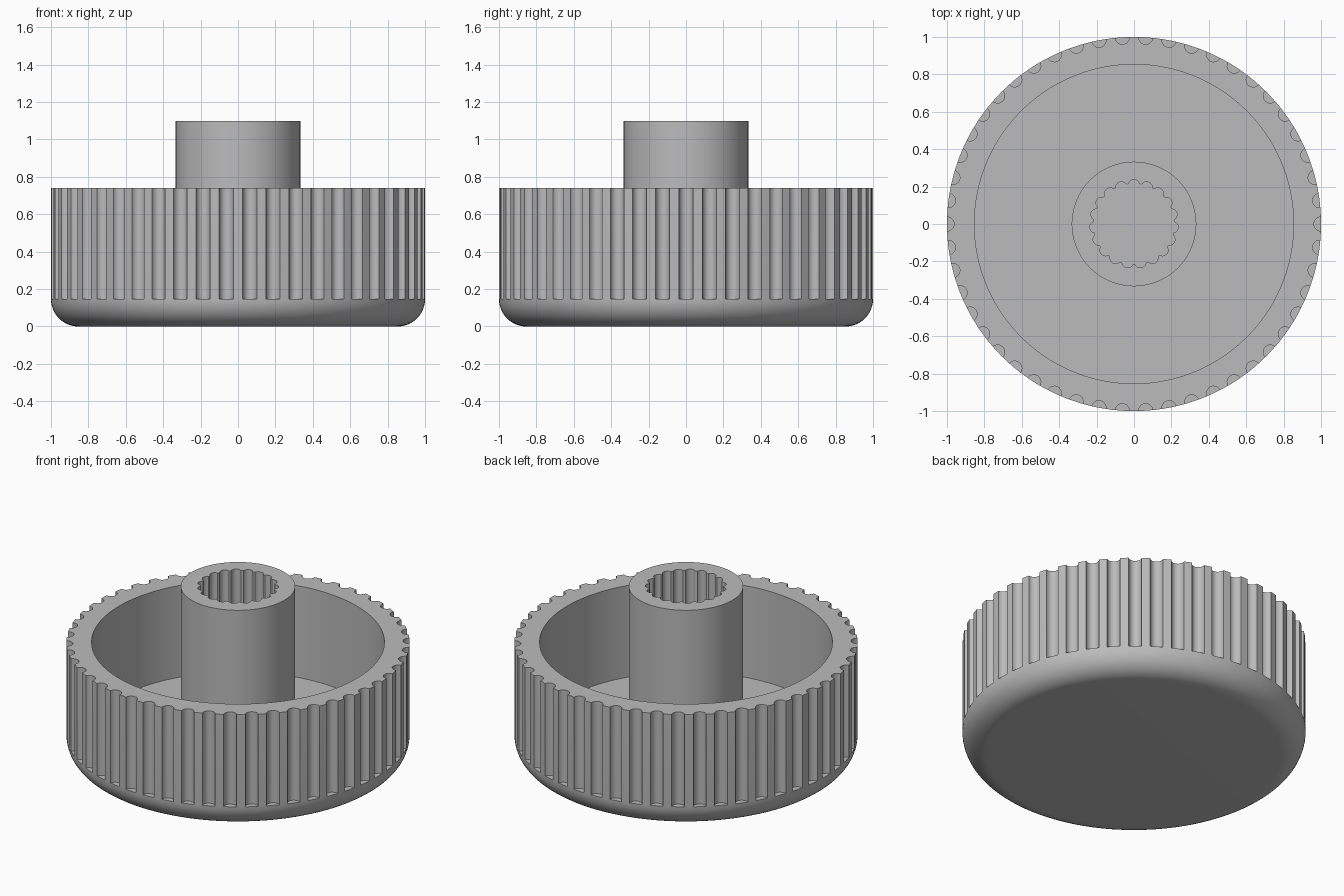
import bpy, bmesh
from math import sin, cos, pi, sqrt, radians

cube = bpy.data.objects.get("Cube")
if cube:
    bpy.data.objects.remove(cube, do_unlink=True)

grey = bpy.data.materials.new("plain grey")
grey.use_nodes = True
colour = (0.5, 0.5, 0.5, 1)
grey.diffuse_color = colour
grey.node_tree.nodes["Principled BSDF"].inputs["Base Color"].default_value = colour

FLUTES, FLUTE_R = 50, 0.038
TEETH = 19
RIM_Z, LEDGE_Z, FLOOR_Z, HUB_Z = 0.74, 0.147, 0.15, 1.1
INNER_R, HUB_R, ROUND_R = 0.853, 0.333, 0.147


def loft(name, angles, rings, cap_start=False, cap_end=False):
    """Skin a stack of rings, each a (radius or list of radii, height) pair."""
    bm = bmesh.new()
    n = len(angles)
    loops = []
    for radius, z in rings:
        radii = radius if isinstance(radius, list) else [radius] * n
        loops.append([bm.verts.new((r * cos(a), r * sin(a), z))
                      for a, r in zip(angles, radii)])
    for low, high in zip(loops, loops[1:]):
        for i in range(n):
            j = (i + 1) % n
            bm.faces.new((low[i], low[j], high[j], high[i]))
    if cap_start:
        bm.faces.new(loops[0][::-1])
    if cap_end:
        bm.faces.new(loops[-1])
    bmesh.ops.remove_doubles(bm, verts=bm.verts, dist=0.00002)
    mesh = bpy.data.meshes.new(name)
    bm.to_mesh(mesh)
    bm.free()
    mesh.materials.append(grey)
    obj = bpy.data.objects.new(name, mesh)
    bpy.context.collection.objects.link(obj)
    bpy.ops.object.select_all(action="DESELECT")
    obj.select_set(True)
    bpy.context.view_layer.objects.active = obj
    bpy.ops.object.shade_smooth_by_angle(angle=radians(30))
    return obj


# Fluted outline: half-round grooves with short plain lands between them
angles, fluted = [], []
STEPS = 10
for k in range(FLUTES):
    centre = 2 * pi * k / FLUTES
    for s in range(STEPS + 1):
        t = sin(pi * (s / STEPS - 0.5))
        angles.append(centre + FLUTE_R * t)
        fluted.append(1 - FLUTE_R * sqrt(max(0, 1 - t * t)))
    angles.append(centre + pi / FLUTES)
    fluted.append(1)

# Cup: rounded base, grooved wall, flat rim, hollow inside with a floor
rounding = [(1 - ROUND_R + ROUND_R * sin(a), ROUND_R * (1 - cos(a)))
            for a in (pi / 2 * i / 12 for i in range(13))]
loft("knob_cup", angles,
     rounding + [(fluted, LEDGE_Z), (fluted, RIM_Z),
                 (INNER_R, RIM_Z), (INNER_R, FLOOR_Z)],
     cap_start=True, cap_end=True)

# Hub: round post with a splined socket
tooth_shape = [(-0.3, 0.228), (-0.15, 0.235), (0, 0.237), (0.15, 0.235),
               (0.3, 0.228), (0.4, 0.217), (0.5, 0.215), (0.6, 0.217)]
hub_angles, spline = [], []
for k in range(TEETH):
    for offset, r in tooth_shape:
        hub_angles.append(pi / 2 + 2 * pi * (k + offset) / TEETH)
        spline.append(r)
loft("hub_post", hub_angles,
     [(HUB_R, FLOOR_Z), (HUB_R, HUB_Z), (spline, HUB_Z), (spline, FLOOR_Z)])
